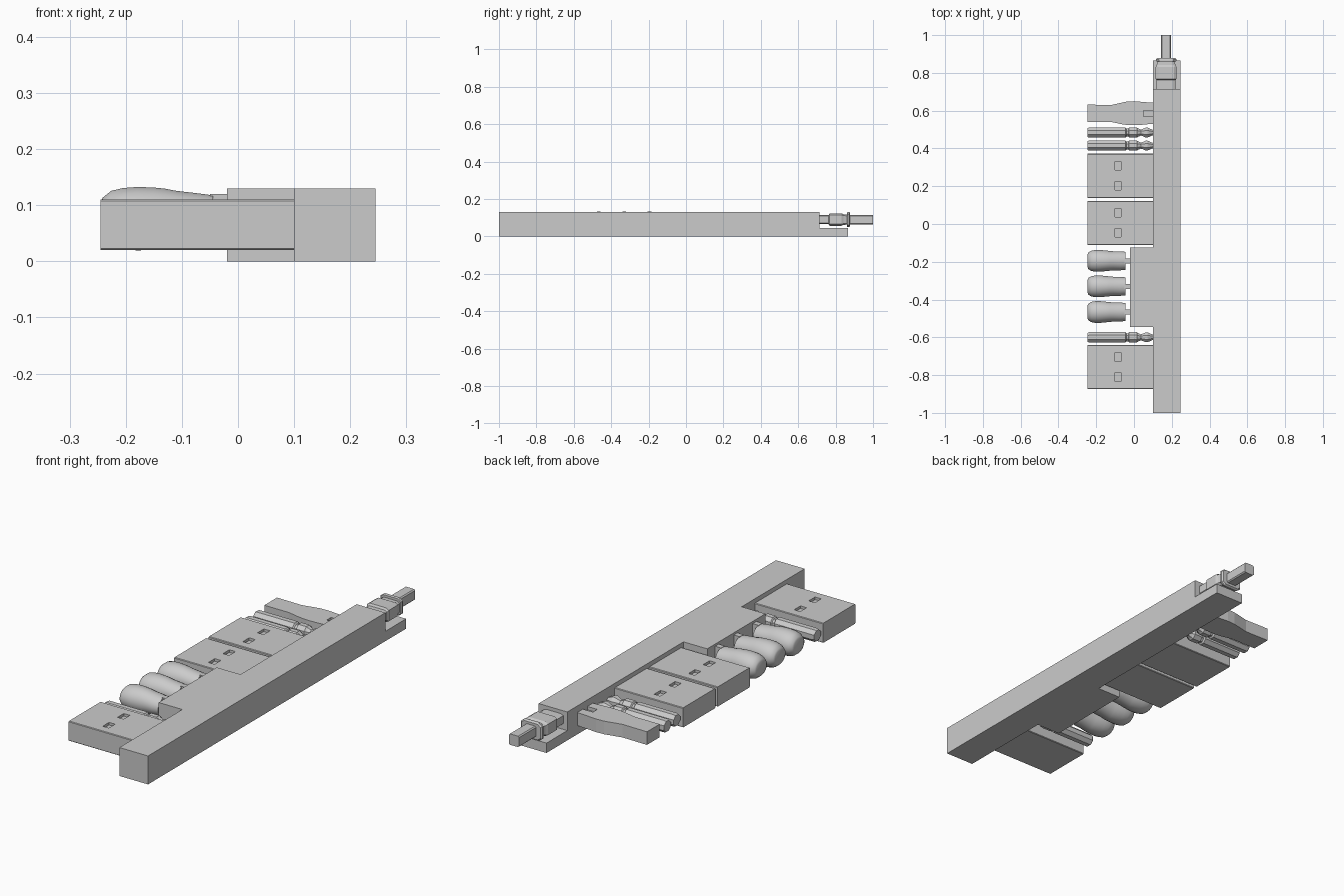
import bpy, bmesh, math
from mathutils import Vector

if "Cube" in bpy.data.objects:
    bpy.data.objects.remove(bpy.data.objects["Cube"])

def finish(name, bm, smooth=None):
    bmesh.ops.recalc_face_normals(bm, faces=bm.faces)
    me = bpy.data.meshes.new(name)
    bm.to_mesh(me)
    bm.free()
    ob = bpy.data.objects.new(name, me)
    bpy.context.collection.objects.link(ob)
    if smooth:
        bpy.ops.object.select_all(action='DESELECT')
        ob.select_set(True)
        bpy.context.view_layer.objects.active = ob
        bpy.ops.object.shade_smooth_by_angle(angle=math.radians(smooth))
    return ob

def prism(name, outline, z0, z1):
    bm = bmesh.new()
    face = bm.faces.new([bm.verts.new((x, y, z0)) for x, y in outline])
    top = bmesh.ops.extrude_face_region(bm, geom=[face])["geom"]
    bmesh.ops.translate(bm, vec=(0, 0, z1 - z0),
                        verts=[v for v in top if isinstance(v, bmesh.types.BMVert)])
    return finish(name, bm)

def box(name, x0, x1, y0, y1, z0, z1):
    return prism(name, [(x0, y0), (x1, y0), (x1, y1), (x0, y1)], z0, z1)

def loft(name, stations, section, centre, axis, smooth=None):
    """Stations are (position along axis, half width, half height)."""
    bm = bmesh.new()
    rings = []
    for p, w, h in stations:
        ring = []
        for a, b in section:
            co = (p, a * w, b * h) if axis == 'X' else (a * w, p, b * h)
            ring.append(bm.verts.new(Vector(co) + Vector(centre)))
        rings.append(ring)
    n = len(section)
    for r, s in zip(rings, rings[1:]):
        for i in range(n):
            bm.faces.new((r[i], r[(i + 1) % n], s[(i + 1) % n], s[i]))
    bm.faces.new(rings[0])
    bm.faces.new(rings[-1])
    return finish(name, bm, smooth)

def ngon(n, scale=1.0):
    return [(scale * math.cos(2 * math.pi * (i + .5) / n),
             scale * math.sin(2 * math.pi * (i + .5) / n)) for i in range(n)]

def chamfered(c):
    k = 1 - c
    return [(1, -k), (1, k), (k, 1), (-k, 1), (-1, k), (-1, -k), (-k, -1), (k, -1)]

def cut(target, cutters):
    for c in cutters:
        c.hide_render = True
        c.hide_set(True)
        m = target.modifiers.new("cut", 'BOOLEAN')
        m.operation = 'DIFFERENCE'
        m.solver = 'EXACT'
        m.object = c
    # bake the cuts and drop the cutters
    dg = bpy.context.evaluated_depsgraph_get()
    me = bpy.data.meshes.new_from_object(target.evaluated_get(dg))
    target.modifiers.clear()
    target.data = me
    for c in cutters:
        bpy.data.objects.remove(c)

# long body with a side block and a lower ledge at the back
prism("body", [(.10, -1), (.245, -1), (.245, .715), (.10, .715), (.10, -.125),
               (-.02, -.125), (-.02, -.545), (.10, -.545)], 0, .13)
box("ledge", .10, .245, .714, .865, 0, .045)

# flat rectangular plugs with pairs of holes
for i, y in enumerate((-.757, .006, .255)):
    plug = loft(f"flat_plug_{i}", [(-.245, .117, .045), (.102, .117, .045)],
                [(1, -.94), (1, .94), (.975, 1), (-.975, 1),
                 (-1, .94), (-1, -.94), (-.975, -1), (.975, -1)],
                (0, y, .065), 'X')
    cut(plug, [box("hole_cutter", -.101, -.070, y + d - .023, y + d + .023, .098, .13)
               for d in (-.053, .053)])

# slim faceted jacks
jack = [(-.245, .024, .024), (-.238, .027, .027), (-.045, .027, .027),
        (-.040, .021, .021), (-.030, .021, .021), (-.026, .027, .027),
        (.015, .027, .027), (.022, .022, .022), (.036, .016, .016),
        (.046, .019, .019), (.062, .026, .026), (.072, .026, .026), (.102, .013, .013)]
for i, y in enumerate((-.60, .415, .484)):
    loft(f"jack_{i}", jack, ngon(8, 1 / math.cos(math.pi / 8)), (0, y, .07), 'X')

# rounded plugs and their blades
bulb = [(-.245, .036, .030), (-.241, .045, .038), (-.226, .054, .050),
        (-.205, .058, .055), (-.180, .058, .057), (-.150, .055, .056),
        (-.130, .053, .054), (-.110, .051, .050), (-.075, .051, .046), (-.045, .048, .042)]
for i, y in enumerate((-.195, -.33, -.466)):
    loft(f"round_plug_{i}", bulb, ngon(24), (0, y, .076), 'X', smooth=40)
    box(f"round_plug_blade_{i}", -.05, -.01, y - .013, y + .013, .032, .12)

# flared grip with a notch
grip = prism("flared_grip",
             [(-.245, .540), (-.12, .540), (-.09, .534), (-.06, .527), (-.02, .523),
              (.03, .524), (.07, .528), (.102, .530), (.102, .642), (.06, .645),
              (0, .650), (-.04, .648), (-.08, .639), (-.12, .630), (-.245, .632)],
             .04, .10)
cut(grip, [box("notch_cutter", .05, .11, .570, .602, .085, .12)])

# connector resting on the ledge
loft("connector_body", [(.714, .050, .024), (.762, .050, .024), (.768, .055, .033),
                        (.832, .055, .033), (.842, .050, .028), (.862, .044, .027)],
     chamfered(.25), (.170, 0, .090), 'Y')
loft("connector_collar", [(.860, .050, .038), (.864, .054, .040), (.872, .054, .040),
                          (.878, .048, .036)], chamfered(.3), (.170, 0, .090), 'Y')
loft("connector_tip", [(.870, .026, .025), (1.0, .026, .025)],
     chamfered(.2), (.170, 0, .090), 'Y')
